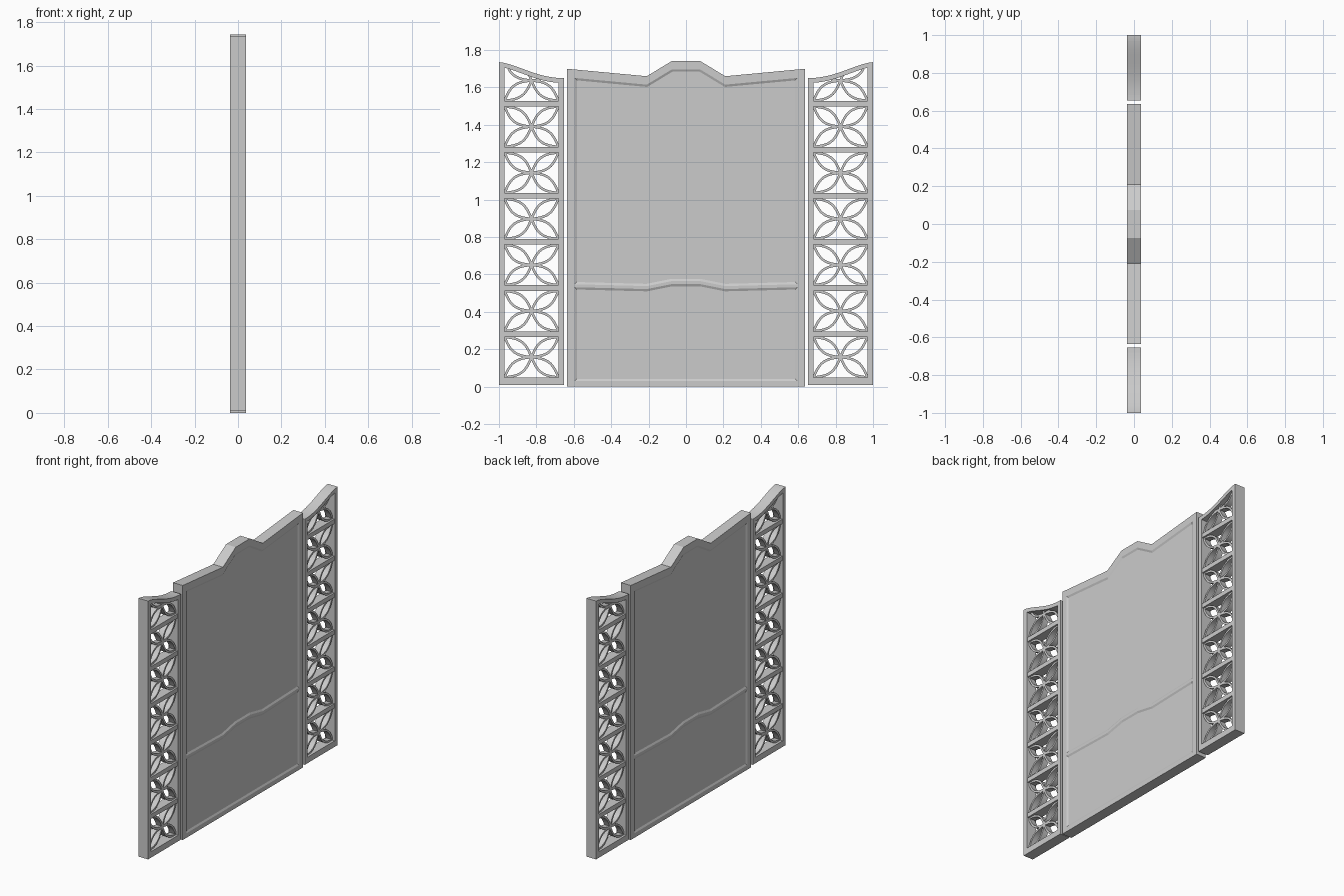
import bpy, bmesh, math
from mathutils import Vector

if "Cube" in bpy.data.objects:
    bpy.data.objects.remove(bpy.data.objects["Cube"])

DEPTH = 0.036                 # half thickness of the screen
Y0, Y1 = -1.0, -0.653         # left wing limits
IN0, IN1 = -0.97, -0.682      # left wing opening
PITCH = 0.2465
FIRST = 0.158                 # centre height of the lowest ornament


def finish(name, bm, mirror=False, smooth=False):
    bmesh.ops.recalc_face_normals(bm, faces=bm.faces[:])
    me = bpy.data.meshes.new(name)
    bm.to_mesh(me)
    bm.free()
    ob = bpy.data.objects.new(name, me)
    bpy.context.collection.objects.link(ob)
    if mirror:
        mod = ob.modifiers.new("mirror", 'MIRROR')
        mod.use_axis = (False, True, False)
        mod.use_clip = False
    if smooth:
        bpy.ops.object.select_all(action='DESELECT')
        ob.select_set(True)
        bpy.context.view_layer.objects.active = ob
        bpy.ops.object.shade_smooth_by_angle(angle=math.radians(35))
    return ob


def strip(bm, a, b, d):
    """Solid band between two (y, z) point rows, from x = -d to x = d."""
    rows = [[bm.verts.new((x, p[0], p[1])) for p in pts]
            for pts, x in ((a, -d), (b, -d), (b, d), (a, d))]
    for i in range(len(a) - 1):
        for k in range(4):
            r, s = rows[k], rows[(k + 1) % 4]
            bm.faces.new((r[i], r[i + 1], s[i + 1], s[i]))
    for i in (0, -1):
        bm.faces.new([r[i] for r in rows])


def ribbon(bm, pts, half_width, d):
    a, b = [], []
    for i, p in enumerate(pts):
        t = Vector(pts[min(i + 1, len(pts) - 1)]) - Vector(pts[max(i - 1, 0)])
        t.normalize()
        n = Vector((-t.y, t.x)) * half_width
        a.append(Vector(p) + n)
        b.append(Vector(p) - n)
    strip(bm, a, b, d)


def wing_top(y):
    t = min(max((y - Y0) / (Y1 - Y0), 0), 1) ** 0.8
    return 1.65 + 0.0425 * (1 + math.cos(math.pi * t))


# Centre panel: grid of columns and rows following the stepped crest
cols = [(-0.635, 1.70, 0.54), (-0.595, 1.696, 0.54), (-0.21, 1.66, 0.53),
        (-0.075, 1.742, 0.557)]
cols += [(-y, t, m) for y, t, m in reversed(cols)]
bm = bmesh.new()
panels = []
sides = []
for x in (-DEPTH, DEPTH):
    grid = [[bm.verts.new((x, y, z)) for z in
             (0, 0.03, m - 0.008, m + 0.008, t - 0.045, t)] for y, t, m in cols]
    sides.append(grid)
    lower, upper = [], []
    for i in range(len(cols) - 1):
        for j in range(5):
            f = bm.faces.new((grid[i][j], grid[i + 1][j],
                              grid[i + 1][j + 1], grid[i][j + 1]))
            if 0 < i < len(cols) - 2:
                if j == 1:
                    lower.append(f)
                elif j == 3:
                    upper.append(f)
    panels += [lower, upper]
rims = []
for g in sides:
    n = len(cols)
    rims.append([g[i][0] for i in range(n)] + [g[-1][j] for j in range(1, 6)]
                + [g[i][5] for i in range(n - 2, -1, -1)]
                + [g[0][j] for j in range(4, 0, -1)])
for i in range(len(rims[0])):
    k = (i + 1) % len(rims[0])
    bm.faces.new((rims[0][i], rims[0][k], rims[1][k], rims[1][i]))
bmesh.ops.recalc_face_normals(bm, faces=bm.faces[:])
# Shallow recessed fields on both faces
for region in panels:
    bmesh.ops.inset_region(bm, faces=region, thickness=0.012, depth=-0.006,
                           use_even_offset=True, use_boundary=True)
finish("centre_panel", bm)

# Wing frames: stiles, bottom rail and curved top rail
bm = bmesh.new()
N = 20
for ya, yb in ((Y0, IN0), (IN1, Y1)):
    ys = [ya + (yb - ya) * i / 4 for i in range(5)]
    strip(bm, [(y, 0.01) for y in ys], [(y, wing_top(y)) for y in ys], DEPTH)
strip(bm, [(IN0, 0.01), (IN1, 0.01)], [(IN0, 0.05), (IN1, 0.05)], DEPTH)
ys = [IN0 + (IN1 - IN0) * i / N for i in range(N + 1)]
strip(bm, [(y, wing_top(y) - 0.026) for y in ys],
      [(y, wing_top(y)) for y in ys], DEPTH)
finish("wing_frame", bm, mirror=True, smooth=True)

# Cross rails between the ornaments
bm = bmesh.new()
for i in range(6):
    z = FIRST + PITCH * (i + 0.5)
    strip(bm, [(IN0, z - 0.015), (IN1, z - 0.015)],
          [(IN0, z + 0.015), (IN1, z + 0.015)], 0.032)
finish("wing_cross_rails", bm, mirror=True)

# Four-petal lattice in every opening, cut off under the curved top
bm = bmesh.new()
yc, hw, hh = (IN0 + IN1) / 2, (IN1 - IN0) / 2, 0.108
for cell in range(7):
    zc = FIRST + PITCH * cell
    for sy in (-1, 1):
        for sz in (-1, 1):
            chord = Vector((sy * hw, sz * hh))
            normal = Vector((-chord.y, chord.x)).normalized()
            for bulge in (-0.034, 0.034):
                pts = []
                for k in range(13):
                    t = k / 12
                    p = chord * t + normal * bulge * math.sin(math.pi * t)
                    y, z = yc + p.x, zc + p.y
                    if z > wing_top(y) - 0.015:
                        break
                    pts.append((y, z))
                if len(pts) > 2:
                    ribbon(bm, pts, 0.0065, 0.02)
finish("wing_petal_lattice", bm, mirror=True, smooth=True)
